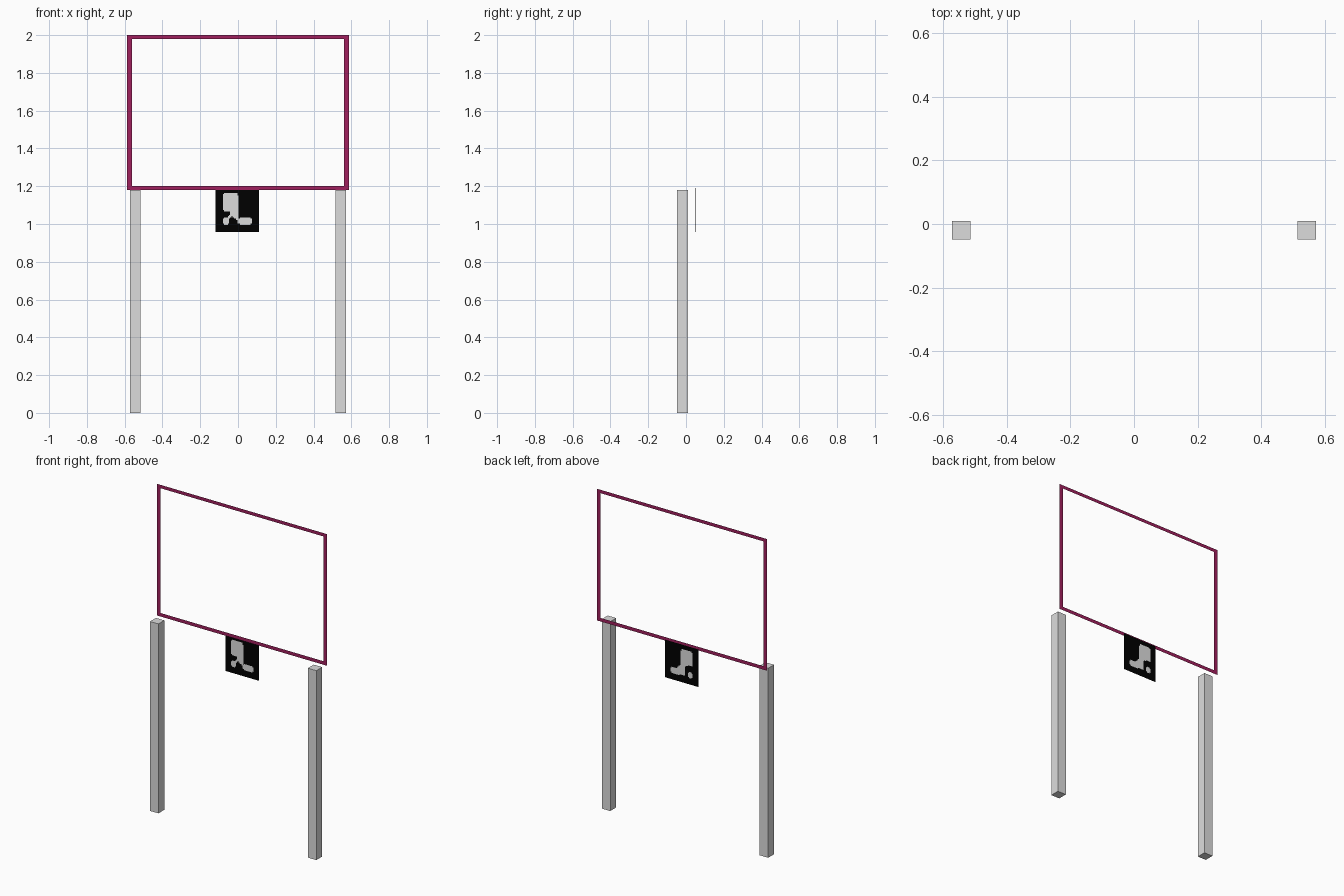
import bpy, bmesh

if "Cube" in bpy.data.objects:
    bpy.data.objects.remove(bpy.data.objects["Cube"])


def material(name, rgb):
    m = bpy.data.materials.new(name)
    m.diffuse_color = (*rgb, 1)
    m.use_nodes = True
    m.node_tree.nodes["Principled BSDF"].inputs["Base Color"].default_value = m.diffuse_color
    return m


GREY = material("light grey", (0.72, 0.72, 0.72))
MAGENTA = material("dark magenta", (0.35, 0.014, 0.11))
BLACK = material("black", (0.0, 0.0, 0.0))


def finish(name, bm, *mats):
    me = bpy.data.meshes.new(name)
    bm.to_mesh(me)
    bm.free()
    for m in mats:
        me.materials.append(m)
    ob = bpy.data.objects.new(name, me)
    bpy.context.collection.objects.link(ob)
    return ob


# Two square posts
for side, s in (("left", -1), ("right", 1)):
    bm = bmesh.new()
    bmesh.ops.create_cube(bm, size=1)
    for v in bm.verts:
        v.co.x = s * 0.544 + v.co.x * 0.058
        v.co.y = -0.019 + v.co.y * 0.058
        v.co.z = (v.co.z + 0.5) * 1.180
    finish(side + "_post", bm, GREY)

# Flat open frame, just in front of the plate: two rectangles bridged by four faces
FRAME_Y = 0.040


def rectangle(bm, w, z0, z1):
    return [bm.verts.new((x, FRAME_Y, z)) for x, z in ((-w, z0), (w, z0), (w, z1), (-w, z1))]


bm = bmesh.new()
outer = rectangle(bm, 0.587, 1.180, 2.0)
inner = rectangle(bm, 0.562, 1.202, 1.979)
for i in range(4):
    j = (i + 1) % 4
    bm.faces.new((outer[i], outer[j], inner[j], inner[i]))
finish("panel_frame", bm, MAGENTA)


# Small hanging plate with a pixelated pictogram; u and v run 0..1
def in_symbol(u, v, back):
    body = (abs(u - 0.345) / 0.185) ** 4 + (abs(v - 0.68) / 0.22) ** 4 < 1
    neck = 0.34 < u < 0.52 and 0.26 < v < 0.55 and v > 0.66 - 0.8 * u
    ball = (u - 0.24) ** 2 + (v - 0.25) ** 2 < 0.08 ** 2
    foot = (abs(u - 0.67) / 0.17) ** 4 + (abs(v - 0.25) / 0.075) ** 4 < 1
    if back:  # the rear symbol has a bent leg and a separate dot
        stem = 0.24 < u < 0.53 and 0.40 < v < 0.62 and v > 0.72 - 0.75 * u
        bend = 0.38 < u < 0.64 and 0.20 < v < 0.48 and v < 0.98 - u
        return body and v > 0.5 or stem or bend or ball or foot
    link = 0.25 < u < 0.36 and abs(v - u - 0.03) < 0.05
    return body or neck or ball or link or foot


N = 36
PLATE_Y = 0.048
X0, X1, Z0, Z1 = -0.118, 0.112, 0.957, 1.190
for side, y in (("front", PLATE_Y - 0.001), ("back", PLATE_Y + 0.001)):
    bm = bmesh.new()
    bmesh.ops.create_grid(bm, x_segments=N, y_segments=N, size=0.5)
    for f in bm.faces:
        c = f.calc_center_median()
        f.material_index = int(in_symbol(c.x + 0.5, c.y + 0.5, side == "back"))
    for v in bm.verts:
        u, w = v.co.x + 0.5, v.co.y + 0.5
        v.co = (X0 + u * (X1 - X0), y, Z0 + w * (Z1 - Z0))
    if side == "back":
        bmesh.ops.reverse_faces(bm, faces=bm.faces[:])
    else:
        # narrow black rim along both sides of the plate
        rim = [e for e in bm.edges if e.is_boundary
               and abs(e.verts[0].co.x - e.verts[1].co.x) < 1e-5]
        for g in bmesh.ops.extrude_edge_only(bm, edges=rim)["geom"]:
            if isinstance(g, bmesh.types.BMVert):
                g.co.y += 0.002
            elif isinstance(g, bmesh.types.BMFace):
                g.material_index = 0
    finish("plate_" + side, bm, BLACK, GREY)
